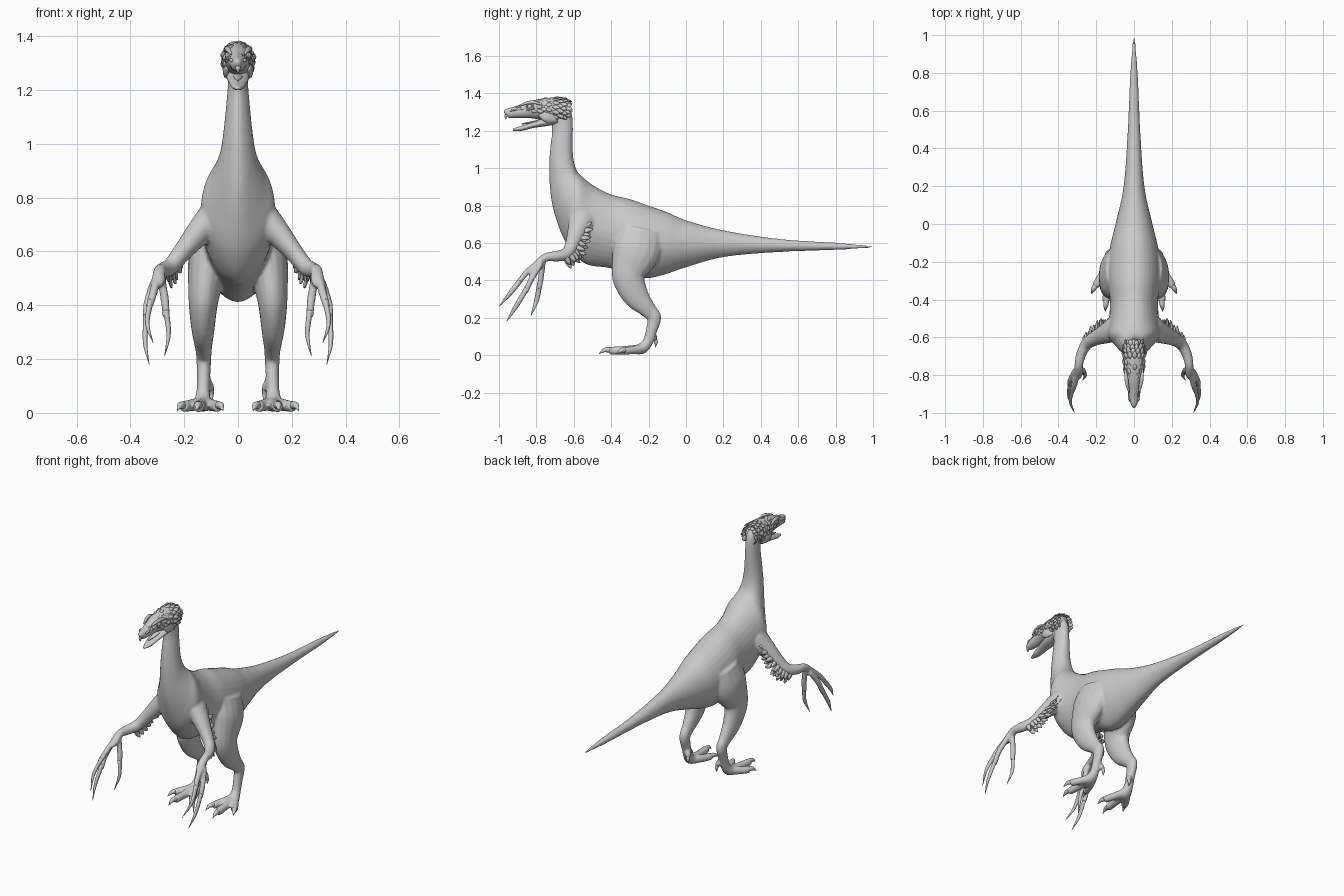
import bpy, bmesh, random
from math import sin, cos, pi, radians
from mathutils import Vector

random.seed(4)


def spline(keys, n):
    """Catmull-Rom interpolation of key tuples."""
    k = [Vector(p) for p in keys]
    k = [k[0] * 2 - k[1]] + k + [k[-1] * 2 - k[-2]]
    out = []
    for i in range(1, len(k) - 2):
        a, b, c, d = k[i - 1:i + 3]
        for j in range(n):
            t = j / n
            out.append((b * 2 + (c - a) * t + (a * 2 - b * 5 + c * 4 - d) * t * t
                        + (b * 3 - a - c * 3 + d) * t ** 3) * 0.5)
    return out + [k[-2]]


def loft(bm, rings):
    rows = [[bm.verts.new(p) for p in r] for r in rings]
    for a, b in zip(rows, rows[1:]):
        for i in range(len(a)):
            j = (i + 1) % len(a)
            bm.faces.new((a[i], a[j], b[j], b[i]))
    bm.faces.new(rows[0])
    bm.faces.new(rows[-1])


def tube(bm, keys, s=1, n=5, seg=16):
    """Tube along (x, y, z, radius[, second radius]) keys; s=-1 mirrors it."""
    pts = spline([k if len(k) == 5 else k + (k[3],) for k in keys], n)
    cen = [Vector(p[:3]) for p in pts]
    rings = []
    for i, p in enumerate(pts):
        t = (cen[min(i + 1, len(cen) - 1)] - cen[max(i - 1, 0)]).normalized()
        side = Vector((1, 0, 0))
        side = (side - t * side.dot(t)).normalized()
        up = t.cross(side)
        ring = [cen[i] + side * cos(a) * p[3] + up * sin(a) * p[4]
                for a in (2 * pi * q / seg for q in range(seg))]
        rings.append([Vector((v.x * s, v.y, v.z)) for v in ring])
    loft(bm, rings)


def feather(bm, base, d, normal, length, width):
    """Leaf-shaped sheet with a raised spine."""
    d = d.normalized()
    side = d.cross(normal).normalized()
    nrm = side.cross(d)
    rows = []
    for t, w in ((0, .4), (.3, .95), (.6, 1), (.85, .65), (1, .12)):
        c = base + d * length * t - nrm * length * .15 * t * t
        h = side * width * w / 2
        rows.append([bm.verts.new(v) for v in (c - h, c + nrm * width * .15 * w, c + h)])
    for a, b in zip(rows, rows[1:]):
        for i in (0, 1):
            bm.faces.new((a[i], a[i + 1], b[i + 1], b[i]))


def finish(name, bm, mirror=False):
    bmesh.ops.recalc_face_normals(bm, faces=bm.faces)
    me = bpy.data.meshes.new(name)
    bm.to_mesh(me)
    bm.free()
    me.shade_smooth()
    ob = bpy.data.objects.new(name, me)
    bpy.context.collection.objects.link(ob)
    if mirror:
        ob.modifiers.new("mirror", 'MIRROR').use_clip = False
    return ob


# Torso, tail and neck: top y,z / bottom y,z / half width
trunk = [(1.0, .585, 1.0, .575, .004), (.8, .602, .8, .563, .02), (.5, .622, .5, .552, .033),
         (.2, .668, .2, .525, .055), (0, .722, 0, .47, .098), (-.1, .765, -.12, .43, .125),
         (-.2, .80, -.22, .412, .14), (-.3, .835, -.32, .445, .138), (-.4, .86, -.42, .468, .128),
         (-.49, .905, -.54, .49, .132), (-.555, .955, -.63, .58, .137), (-.585, .99, -.685, .70, .10),
         (-.60, 1.04, -.72, .83, .07), (-.605, 1.09, -.732, .98, .055), (-.605, 1.16, -.727, 1.1, .045),
         (-.605, 1.24, -.717, 1.19, .038), (-.615, 1.31, -.72, 1.235, .037), (-.65, 1.355, -.73, 1.255, .033)]
body = bmesh.new()
rings = []
for p in spline(trunk, 5):
    top, bot = Vector((0, p[0], p[1])), Vector((0, p[2], p[3]))
    ring = []
    for q in range(32):
        a = 2 * pi * q / 32
        w = p[4] * (1 - .22 * max(0, -sin(a)) ** 2)
        ring.append((top + bot) / 2 + (top - bot) / 2 * sin(a) + Vector((w * cos(a), 0, 0)))
    rings.append(ring)
loft(body, rings)

# Limbs, fingers and toes, fused into the body
arm = [(.09, -.55, .73, .06, .08), (.15, -.58, .665, .048, .055), (.205, -.605, .60, .036, .04),
       (.25, -.635, .545, .031, .034), (.28, -.69, .53, .027, .029), (.292, -.745, .525, .023, .023),
       (.295, -.79, .495, .025, .019), (.297, -.815, .47, .018, .012)]
leg = [(.09, -.24, .67, .06, .12), (.11, -.265, .56, .075, .13), (.125, -.305, .45, .06, .095),
       (.13, -.30, .385, .052, .082), (.13, -.262, .31, .043, .068), (.128, -.20, .24, .031, .044),
       (.127, -.17, .20, .028, .038), (.128, -.185, .13, .025, .03), (.13, -.205, .07, .026, .028),
       (.132, -.235, .037, .036, .03), (.132, -.275, .024, .036, .02)]
digits = [[(.30, -.78, .505, .016), (.315, -.85, .445, .016), (.33, -.89, .395, .014)],
          [(.31, -.775, .49, .016), (.335, -.825, .41, .016), (.342, -.86, .335, .014)],
          [(.285, -.765, .50, .016), (.272, -.775, .42, .016), (.266, -.785, .355, .014)],
          [(.132, -.24, .034, .026), (.14, -.33, .027, .023), (.147, -.41, .024, .022)],
          [(.145, -.24, .034, .025), (.18, -.29, .027, .022), (.205, -.33, .024, .021)],
          [(.118, -.24, .034, .025), (.09, -.30, .027, .022), (.073, -.35, .024, .021)],
          [(.12, -.185, .125, .016), (.105, -.17, .10, .016), (.1, -.165, .08, .013)]]
for s in (1, -1):
    for path in [arm, leg] + digits:
        tube(body, path, s)
ob = finish("body", body)
rm = ob.modifiers.new("fuse", 'REMESH')
rm.mode, rm.voxel_size, rm.use_smooth_shade = 'VOXEL', .007, True
sm = ob.modifiers.new("relax", 'SMOOTH')
sm.factor, sm.iterations = .5, 6

# Long hand claws, then short toe claws
hand = bmesh.new()
for path in ([(.325, -.875, .415, .011, .014), (.337, -.94, .332, .008, .012), (.315, -1.0, .26, .001, .001)],
             [(.341, -.85, .36, .011, .014), (.345, -.91, .26, .008, .012), (.33, -.96, .18, .001, .001)],
             [(.267, -.782, .38, .011, .014), (.258, -.80, .29, .008, .012), (.273, -.83, .21, .001, .001)]):
    tube(hand, path, n=8, seg=12)
finish("hand_claws", hand, True)
foot = bmesh.new()
for path in ([(.146, -.40, .028, .016), (.15, -.435, .028, .012), (.152, -.465, .008, .001)],
             [(.2, -.32, .028, .015), (.215, -.345, .027, .012), (.226, -.37, .008, .001)],
             [(.075, -.34, .028, .015), (.064, -.37, .027, .012), (.056, -.4, .008, .001)],
             [(.101, -.167, .09, .011), (.099, -.16, .068, .009), (.097, -.165, .042, .001)]):
    tube(foot, path, n=6, seg=12)
finish("toe_claws", foot, True)

# Skull with hooked beak
skull = [(0, -.966, 1.288, .006, .012), (0, -.955, 1.294, .016, .024), (0, -.92, 1.298, .028, .03),
         (0, -.87, 1.306, .035, .038), (0, -.82, 1.314, .044, .048), (0, -.75, 1.315, .055, .06),
         (0, -.68, 1.315, .054, .062), (0, -.635, 1.315, .034, .042)]
bm = bmesh.new()
tube(bm, skull, n=6, seg=24)
tube(bm, [(0, -.945, 1.29, .014), (0, -.963, 1.28, .009), (0, -.962, 1.262, .002)], seg=12)
finish("skull", bm)

# Lower jaw and tongue
bm = bmesh.new()
tube(bm, [(0, -.69, 1.265, .045, .03), (0, -.75, 1.247, .043, .022), (0, -.82, 1.23, .034, .015),
          (0, -.88, 1.213, .024, .013), (0, -.925, 1.206, .008, .006)], seg=20)
finish("lower_jaw", bm)
bm = bmesh.new()
tube(bm, [(0, -.73, 1.262, .018, .008), (0, -.82, 1.247, .015, .006), (0, -.88, 1.236, .005, .003)], seg=12)
finish("tongue", bm)

# Cheeks, brows, eyes and nostril rims
bm = bmesh.new()
tube(bm, [(.04, -.78, 1.295, .008, .02), (.045, -.74, 1.275, .012, .03), (.04, -.69, 1.265, .008, .02)], seg=12)
tube(bm, [(.026, -.89, 1.335, .004), (.036, -.85, 1.349, .009), (.042, -.81, 1.352, .009),
          (.047, -.77, 1.34, .004)], seg=12)
ring = [(.041 + .004 * cos(a), -.835 + .018 * cos(a), 1.329 + .016 * sin(a), .004)
        for a in (2 * pi * i / 10 for i in range(11))]
tube(bm, ring, n=2, seg=8)
tube(bm, [(.02, -.94, 1.305, .003), (.026, -.925, 1.312, .006), (.03, -.905, 1.31, .002)], seg=8)
finish("face_ridges", bm, True)
bm = bmesh.new()
bmesh.ops.create_uvsphere(bm, u_segments=16, v_segments=10, radius=.013)
bmesh.ops.translate(bm, verts=bm.verts, vec=(.035, -.835, 1.329))
finish("eyes", bm, True)

# Overlapping head feathers, longer and lower toward the nape
bm = bmesh.new()
surface = spline(skull, 6)
for row in range(13):
    f = row / 12
    p = surface[int(12 + f * 28)]
    count = 5 + int(8 * f)
    spread = radians(50 + 75 * min(1, f * 1.5))
    for i in range(count):
        a = spread * (2 * (i + .5 * (row % 2) * .6) / (count - .7) - 1)
        out = Vector((sin(a), 0, cos(a)))
        base = Vector((sin(a) * p[3], p[1], p[2] + cos(a) * p[4])) - out * .002
        d = Vector((0, 1, -.35 * f)) + out * random.uniform(.3, .6)
        feather(bm, base, d, out, (.026 + .014 * f) * random.uniform(.85, 1.15), .016 + .01 * f)
ob = finish("head_feathers", bm)
ob.modifiers.new("thickness", 'SOLIDIFY').thickness = .003

# Arm feathers fanning off the back of each upper arm
bm = bmesh.new()
line = spline(arm, 8)
for row in range(3):
    for i in range(10):
        f = i / 9
        p = line[int(8 + f * 20)]
        base = Vector((p[0] + .012 - .012 * row, p[1] + .012, p[2] + .012 - .012 * row))
        d = Vector((.05, .9, .45)).lerp(Vector((0, .45, -.8)), f)
        d += Vector((random.uniform(-.1, .1), 0, random.uniform(-.15, .15)))
        feather(bm, base, d, Vector((1, .1, .5)), .075 * random.uniform(.85, 1.1) - .012 * f, .028)
ob = finish("arm_feathers", bm, True)
ob.modifiers.new("thickness", 'SOLIDIFY').thickness = .004
